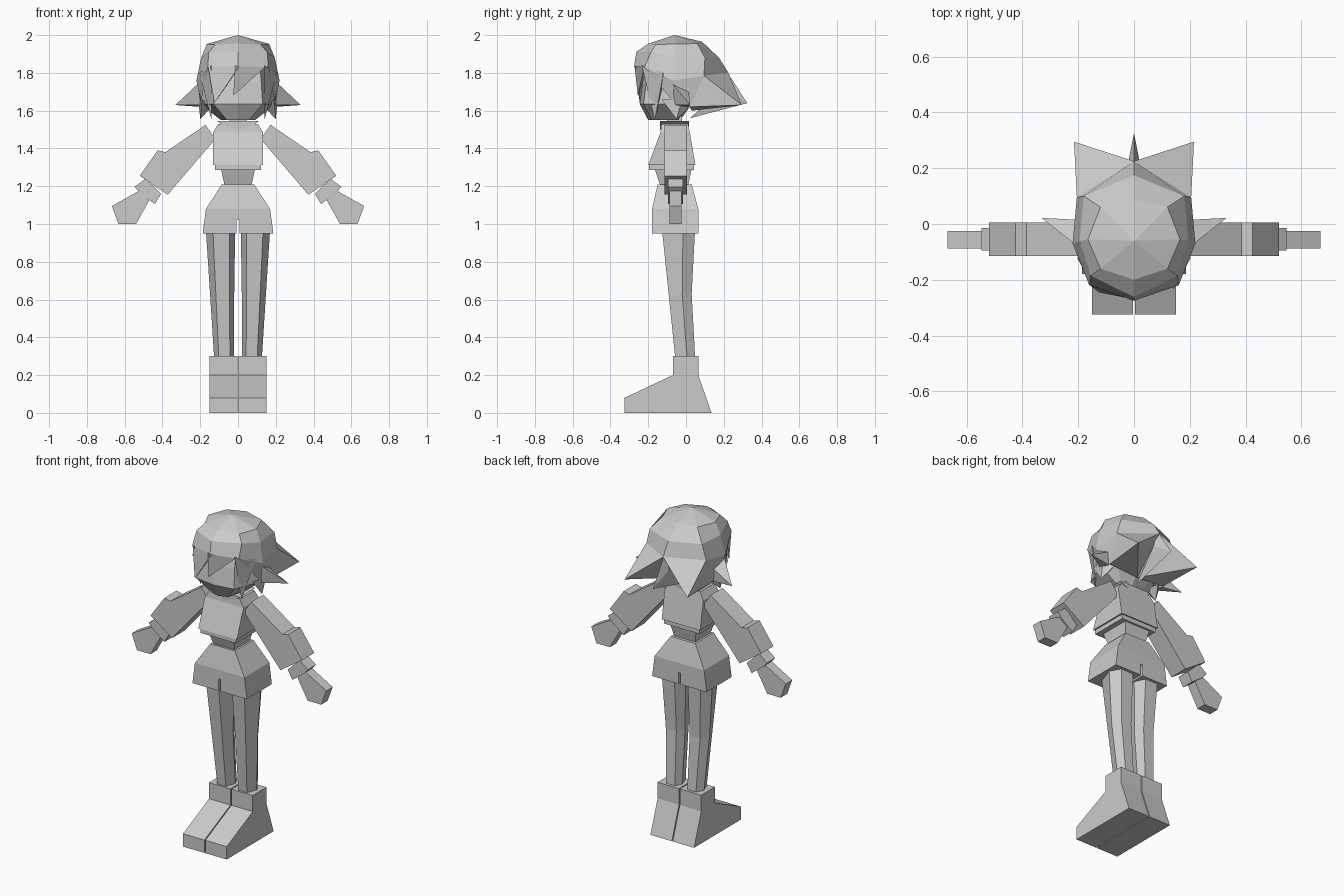
import bpy
import bmesh
from mathutils import Vector

default = bpy.data.objects.get("Cube")
if default:
    bpy.data.objects.remove(default)

GREY = (0.6, 0.6, 0.6, 1)
mat = bpy.data.materials.new("plain grey")
mat.use_nodes = True
mat.diffuse_color = GREY
mat.node_tree.nodes["Principled BSDF"].inputs["Base Color"].default_value = GREY


def finish(name, bm, mirror=False):
    bmesh.ops.recalc_face_normals(bm, faces=bm.faces)
    mesh = bpy.data.meshes.new(name)
    bm.to_mesh(mesh)
    bm.free()
    mesh.materials.append(mat)
    ob = bpy.data.objects.new(name, mesh)
    bpy.context.collection.objects.link(ob)
    if mirror:
        ob.modifiers.new("Mirror", 'MIRROR')
    return ob


def loft(name, rings, mirror=False):
    """Skin a stack of rings that have equal point counts, with capped ends."""
    bm = bmesh.new()
    rows = [[bm.verts.new(p) for p in ring] for ring in rings]
    for a, b in zip(rows, rows[1:]):
        for i in range(len(a)):
            j = (i + 1) % len(a)
            bm.faces.new((a[i], a[j], b[j], b[i]))
    bm.faces.new(rows[0])
    bm.faces.new(rows[-1])
    return finish(name, bm, mirror)


def rect(x0, x1, y0, y1, z):
    return [(x0, y0, z), (x1, y0, z), (x1, y1, z), (x0, y1, z)]


def boxes(name, rows):
    """Stack of rectangles centred on x: half width, front, back, height."""
    return loft(name, [rect(-w, w, a, b, z) for w, a, b, z in rows])


def slab(name, outline, y0, y1, mirror=True):
    """Front outline given in x and z, extruded along y."""
    return loft(name, [[(x, y, z) for x, z in outline] for y in (y0, y1)], mirror)


def spike(name, base, tip, mirror=False):
    """Pointed tuft from a base polygon to a tip."""
    bm = bmesh.new()
    ring = [bm.verts.new(p) for p in base]
    end = bm.verts.new(tip)
    bm.faces.new(ring)
    for i, v in enumerate(ring):
        bm.faces.new((v, ring[(i + 1) % len(ring)], end))
    return finish(name, bm, mirror)


# Boots
sole = [(-.325, 0), (.135, 0), (.065, .2), (.065, .3), (-.07, .3), (-.07, .2), (-.325, .08)]
loft("boots", [[(x, y, z) for y, z in sole] for x in (.003, .15)], True)


# Legs: six sided, widest behind the middle
def leg_ring(inner, outer, front, mid, back, z):
    a, b = inner + .2 * (outer - inner), outer - .24 * (outer - inner)
    return [(a, front, z), (b, front, z), (outer, mid, z),
            (b, back, z), (a, back, z), (inner, mid, z)]


loft("legs", [leg_ring(.022, .127, -.058, .005, .048, .3),
              leg_ring(.02, .148, -.092, -.02, .03, .63),
              leg_ring(.015, .17, -.127, -.016, .048, .97)], True)

# Skirt halves, leaving a short slit in the middle of the hem
loft("skirt", [rect(.007, .187, -.18, .065, .95),
               rect(.007, .178, -.18, .065, 1.02),
               rect(0, .177, -.18, .065, 1.025),
               rect(0, .17, -.18, .065, 1.08),
               rect(0, .085, -.15, .03, 1.21)], True)

# Torso
boxes("waist", [(.07, -.135, .01, 1.2), (.09, -.165, .03, 1.29)])
boxes("shirt_hem", [(.122, -.195, .042, 1.285), (.122, -.195, .042, 1.312)])
boxes("shirt", [(.132, -.2, .05, 1.312), (.132, -.135, .02, 1.485), (.105, -.13, .012, 1.53)])
slab("collar", [(-.11, 1.545), (.11, 1.545), (.09, 1.53), (0, 1.5), (-.09, 1.53)],
     -.137, .015, False)
boxes("neck", [(.045, -.1, -.02, 1.5), (.045, -.1, -.02, 1.6)])

# Arms
slab("sleeves", [(.172, 1.525), (.385, 1.38), (.425, 1.39), (.505, 1.277),
                 (.355, 1.175), (.12, 1.45)], -.115, .005)
slab("cuffs", [(.505, 1.277), (.52, 1.255), (.372, 1.155), (.355, 1.175)], -.115, .005)
slab("wrists", [(.49, 1.24), (.547, 1.197), (.52, 1.165), (.44, 1.105), (.407, 1.16)],
     -.095, -.015)
slab("hands", [(.525, 1.175), (.668, 1.095), (.633, 1), (.54, 1), (.47, 1.125)],
     -.088, -.025)


# Head: five sided half rings, chin tucked under
def head_ring(w, front, back, z, dip=0):
    half = [(0, front, z - dip), (.65 * w, front + .02, z),
            (w, front * .2, z), (.6 * w, back - .02, z)]
    return half + [(0, back, z)] + [(-x, y, h) for x, y, h in half[:0:-1]]


loft("head", [head_ring(.09, -.2, -.03, 1.55), head_ring(.2, -.245, .03, 1.635),
              head_ring(.19, -.23, .1, 1.75), head_ring(.17, -.2, .1, 1.88)])

# Hair cap: half rings from crown to hem, running front to back
crown = Vector((0, -.06, 2.0))
rings = [
    [(0, -.2, 1.955), (.12, -.16, 1.95), (.165, -.055, 1.953), (.12, .06, 1.955), (0, .085, 1.965)],
    [(0, -.262, 1.912), (.155, -.185, 1.91), (.195, -.06, 1.88), (.18, .1, 1.88), (0, .175, 1.88)],
    [(0, -.275, 1.835), (.16, -.22, 1.83), (.22, -.07, 1.76), (.205, .095, 1.785), (0, .225, 1.8)],
]
bm = bmesh.new()
top = bm.verts.new(crown)
rows = [[bm.verts.new(p) for p in ring] for ring in rings]
for i in range(4):
    bm.faces.new((top, rows[0][i], rows[0][i + 1]))
    for a, b in zip(rows, rows[1:]):
        bm.faces.new((a[i], a[i + 1], b[i + 1], b[i]))
# Sides hang below the cap, and the back flares out to corner points
temple, nape, corner = [bm.verts.new(p) for p in
                        ((.195, -.07, 1.65), (.195, .02, 1.62), (.215, .295, 1.63))]
under = bm.verts.new((0, .03, 1.6))
low = rows[2]
bm.faces.new((low[2], low[3], nape, temple))
bm.faces.new((low[1], low[2], temple))
bm.faces.new((low[3], corner, nape))
bm.faces.new((low[3], low[4], corner))
bm.faces.new((low[4], under, corner))
bm.faces.new((corner, under, nape))
finish("hair_cap", bm, True)

# Hair tufts at the back, sides and nape
spike("back_tuft", [(0, .2, 1.83), (.025, .2, 1.72), (0, .02, 1.56), (-.025, .2, 1.72)],
      (0, .325, 1.64))
spike("side_tufts", [(.215, -.07, 1.74), (.2, .015, 1.7), (.195, .01, 1.62), (.195, -.06, 1.63)],
      (.332, .022, 1.63), True)
spike("nape_tufts", [(.19, -.13, 1.66), (.21, -.02, 1.66), (.16, .02, 1.62), (.14, -.06, 1.62)],
      (.2, -.05, 1.555), True)

# Fringe and face locks
spike("swept_fringe", [(.01, -.272, 1.84), (-.16, -.218, 1.84), (-.14, -.2, 1.83), (0, -.25, 1.82)],
      (-.125, -.245, 1.64))
spike("middle_fringe", [(-.015, -.273, 1.84), (.155, -.22, 1.84), (.13, -.2, 1.83), (0, -.25, 1.82)],
      (-.025, -.255, 1.68))
spike("face_locks", [(.14, -.235, 1.84), (.205, -.12, 1.8), (.18, -.12, 1.75), (.14, -.2, 1.78)],
      (.14, -.165, 1.55), True)
